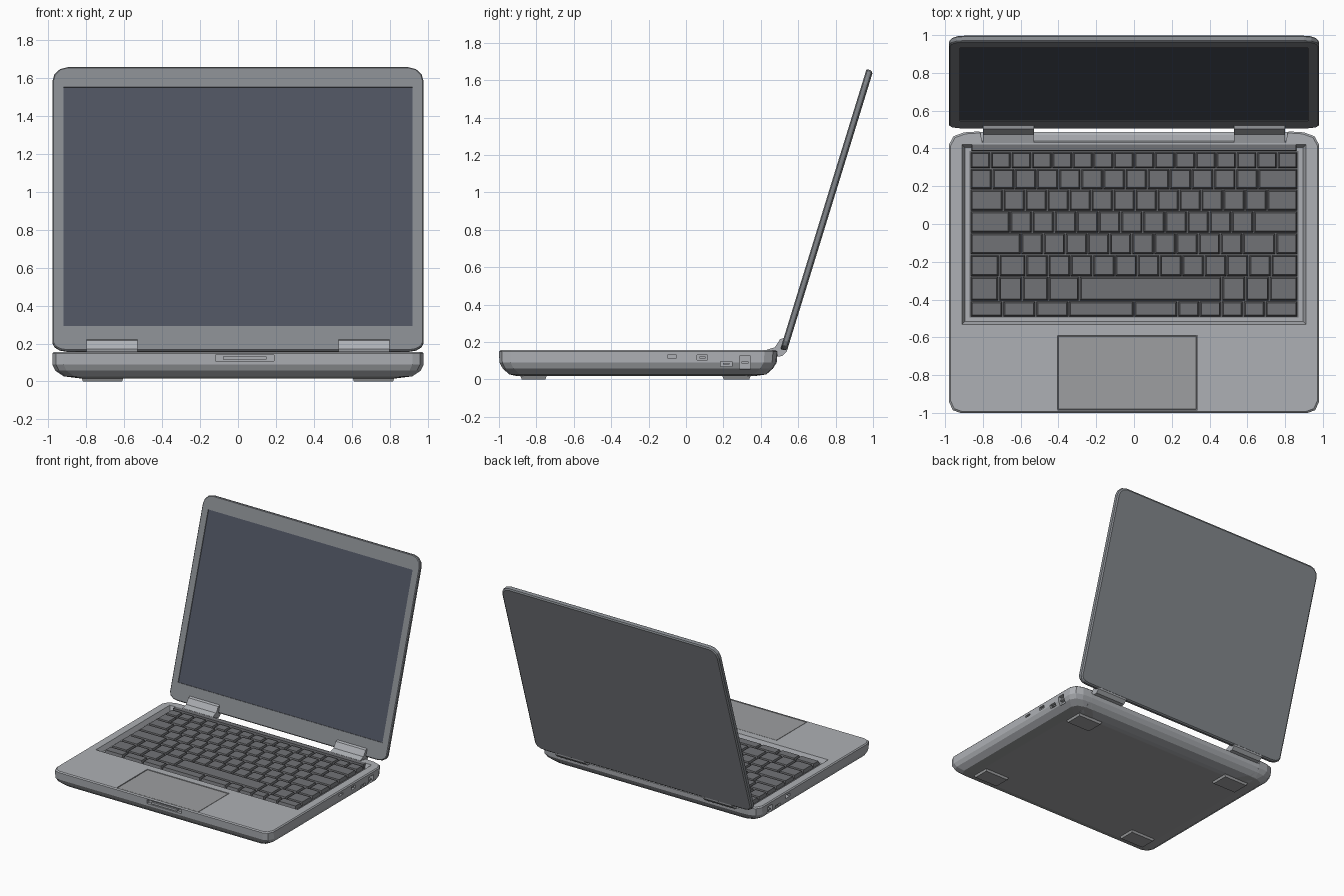
import bpy, bmesh, math
from mathutils import Matrix, Vector

if "Cube" in bpy.data.objects:
    bpy.data.objects.remove(bpy.data.objects["Cube"])


def material(name, rgb):
    m = bpy.data.materials.new(name)
    m.diffuse_color = (*rgb, 1)
    m.use_nodes = True
    m.node_tree.nodes["Principled BSDF"].inputs["Base Color"].default_value = m.diffuse_color
    return m


BODY = material("body_grey", (0.42, 0.435, 0.46))
BOTTOM = material("bottom_grey", (0.36, 0.365, 0.375))
LID = material("lid_grey", (0.235, 0.25, 0.27))
SCREEN = material("screen_tint", (0.075, 0.084, 0.114))
DARK = material("dark_keys", (0.165, 0.168, 0.18))
PAD = material("pad_grey", (0.34, 0.345, 0.355))


def finish(name, bm, mat=BODY, matrix=None):
    bmesh.ops.recalc_face_normals(bm, faces=bm.faces)
    me = bpy.data.meshes.new(name)
    bm.to_mesh(me)
    bm.free()
    ob = bpy.data.objects.new(name, me)
    bpy.context.collection.objects.link(ob)
    me.materials.append(mat)
    if matrix:
        ob.matrix_world = matrix
    return ob


def add_loft(bm, rings):
    """Skin closed rings of equal length and cap both ends."""
    vs = [[bm.verts.new(p) for p in r] for r in rings]
    n = len(vs[0])
    for a, b in zip(vs, vs[1:]):
        for i in range(n):
            bm.faces.new((a[i], a[(i + 1) % n], b[(i + 1) % n], b[i]))
    bm.faces.new(vs[0][::-1])
    bm.faces.new(vs[-1])


def rect(x0, x1, y0, y1, z, d=0.0):
    return [(x0 + d, y0 + d, z), (x1 - d, y0 + d, z), (x1 - d, y1 - d, z), (x0 + d, y1 - d, z)]


def block(name, x0, x1, y0, y1, z0, z1, taper=0.0, mat=BODY, matrix=None):
    bm = bmesh.new()
    add_loft(bm, [rect(x0, x1, y0, y1, z0), rect(x0, x1, y0, y1, z1, taper)])
    return finish(name, bm, mat, matrix)


def extrude_x(name, profile, x0, x1, mat=BODY):
    bm = bmesh.new()
    add_loft(bm, [[(x, y, z) for y, z in profile] for x in (x0, x1)])
    return finish(name, bm, mat)


def cut(ob, cutters):
    for c in cutters:
        c.hide_render = True
        m = ob.modifiers.new("cut", 'BOOLEAN')
        m.operation, m.solver, m.object = 'DIFFERENCE', 'EXACT', c
    bpy.context.view_layer.update()
    me = bpy.data.meshes.new_from_object(ob.evaluated_get(bpy.context.evaluated_depsgraph_get()))
    ob.modifiers.clear()
    ob.data = me
    for c in cutters:
        bpy.data.objects.remove(c)


# Base body: half outline with hinge notch at the back, stacked into a tub
half = [(0.92, -1.0), (0.96, -0.985), (0.98, -0.94), (0.98, 0.42), (0.955, 0.465), (0.9, 0.485),
        (0.82, 0.49), (0.81, 0.44)]
outline = half + [(-x, y) for x, y in reversed(half)]
levels = [(0.84, -0.90, 0.36, 0.017), (0.92, -0.945, 0.43, 0.027), (0.965, -0.98, 0.465, 0.058),
          (0.98, -0.997, 0.485, 0.09), (0.98, -1.0, 0.49, 0.148), (0.972, -0.992, 0.482, 0.156)]
bm = bmesh.new()
add_loft(bm, [[(x * sx / 0.98, yf + (y + 1) / 1.49 * (yb - yf), z) for x, y in outline]
              for sx, yf, yb, z in levels])
base = finish("base_body", bm)

# Recesses: sloped keyboard well, touchpad, latch slot and side ports
cutters = [block("well_cutter", -0.895, 0.895, -0.515, 0.405, 0.12, 0.17, -0.022),
           block("pad_cutter", -0.405, 0.335, -0.985, -0.59, 0.145, 0.17),
           block("latch_cutter", -0.12, 0.19, -1.05, -0.975, 0.108, 0.14)]
ports = [(-0.1, -0.05, 0.115, 0.13), (0.06, 0.115, 0.105, 0.13),
         (0.185, 0.245, 0.07, 0.097), (0.285, 0.345, 0.055, 0.125)]
for s in (-1, 1):
    for y0, y1, z0, z1 in ports[(0 if s > 0 else 1):]:
        a, b = sorted((s * 0.945, s * 1.05))
        cutters.append(block("port_cutter", a, b, y0, y1, z0, z1))
cut(base, cutters)

# Darker underside
base.data.materials.append(BOTTOM)
for f in base.data.polygons:
    if f.center.z < 0.03 and f.normal.z < -0.9:
        f.material_index = len(base.data.materials) - 1

# Rear strip closing the notch below the hinges, and dark trim behind the keys
extrude_x("rear_strip", [(0.31, 0.018), (0.36, 0.018), (0.43, 0.028), (0.465, 0.058), (0.484, 0.09),
                         (0.486, 0.125), (0.47, 0.137), (0.42, 0.14)], -0.83, 0.83)
block("keyboard_trim", -0.86, 0.86, 0.386, 0.425, 0.12, 0.158, 0.003, DARK)

# Port tongues, latch and touchpad plate
for s in (-1, 1):
    for y0, y1, z0, z1 in ports[(1 if s > 0 else 2):]:
        a, b = sorted((s * 0.94, s * 0.97))
        zm = (z0 + z1) / 2
        block("port_tongue", a, b, y0 + 0.012, y1 - 0.012, zm - 0.005, zm + 0.005)
block("latch_button", -0.08, 0.15, -1.0, -0.97, 0.115, 0.132)
block("touchpad", -0.402, 0.332, -0.983, -0.593, 0.143, 0.154, 0.003, PAD)

# Keyboard: tray plus rows of tapered keys given as relative widths
block("keyboard_tray", -0.872, 0.872, -0.495, 0.387, 0.118, 0.124, 0, DARK)
rows = [(0.295, 0.38, [1] * 16),
        (0.185, 0.29, [1] * 13 + [1.8]),
        (0.072, 0.18, [1.5] + [1] * 12 + [1.4]),
        (-0.045, 0.067, [1.8] + [1] * 11 + [2.0]),
        (-0.16, -0.05, [2.3] + [1] * 10 + [1.5, 1]),
        (-0.275, -0.165, [1.3, 1.2] + [1] * 10 + [1, 1.2]),
        (-0.405, -0.28, [1.2, 1, 1.1, 1.3, 6, 1, 1, 1.2]),
        (-0.49, -0.41, [1.5, 1.5, 1.5, 3, 2, 1, 1, 1, 1, 1.5])]
bm = bmesh.new()
for y0, y1, widths in rows:
    unit = 1.735 / sum(widths)
    x = -0.8675
    for w in widths:
        x1 = x + w * unit
        add_loft(bm, [rect(x + 0.003, x1 - 0.003, y0, y1, 0.122),
                      rect(x + 0.003, x1 - 0.003, y0, y1, 0.151, 0.008)])
        x = x1
finish("keyboard_keys", bm, DARK)

# Feet under the four corners
for sx in (-1, 1):
    for y0, y1 in ((-0.89, -0.74), (0.19, 0.35)):
        a, b = sorted((sx * 0.6, sx * 0.83))
        bm = bmesh.new()
        add_loft(bm, [rect(a, b, y0, y1, 0.0, 0.012), rect(a, b, y0, y1, 0.03)])
        finish("foot", bm, BOTTOM)

# Lid frame: local x across, local y up the lid, local z toward the viewer
tilt = math.atan(0.308)
up = Vector((0, math.sin(tilt), math.cos(tilt)))
out = Vector((0, -math.cos(tilt), math.sin(tilt)))
lid_matrix = Matrix(((1, 0, 0, 0), (0, up.y, out.y, 0.504), (0, up.z, out.z, 0.162), (0, 0, 0, 1)))
L = 1.498 / math.cos(tilt)


def lid_ring(d, z):
    pts = []
    for cx, cy, r, a0 in ((0.90, 0.05, 0.05, -90), (0.90, L - 0.08, 0.08, 0),
                          (-0.90, L - 0.08, 0.08, 90), (-0.90, 0.05, 0.05, 180)):
        for k in range(4):
            a = math.radians(a0 + 30 * k)
            pts.append((cx + (0.08 - d) * math.cos(a), cy + (r - d) * math.sin(a), z))
    return pts


bm = bmesh.new()
add_loft(bm, [lid_ring(0.014, -0.037), lid_ring(0.003, -0.029), lid_ring(0, -0.02),
              lid_ring(0, -0.006), lid_ring(0.006, 0)])
lid = finish("lid", bm, LID, lid_matrix)
y0, y1 = 0.13 / math.cos(tilt), 1.392 / math.cos(tilt)
cut(lid, [block("screen_cutter", -0.922, 0.922, y0, y1, -0.008, 0.02, 0, LID, lid_matrix)])
block("screen", -0.921, 0.921, y0 + 0.001, y1 - 0.001, -0.012, -0.005, 0, SCREEN, lid_matrix)

# Hinge covers: faceted profile extruded across
for s in (-1, 1):
    extrude_x("hinge_cover", [(0.43, 0.13), (0.43, 0.158), (0.475, 0.172), (0.503, 0.215),
                              (0.525, 0.222), (0.548, 0.195), (0.54, 0.15), (0.515, 0.125),
                              (0.47, 0.12)], s * 0.53, s * 0.80)
